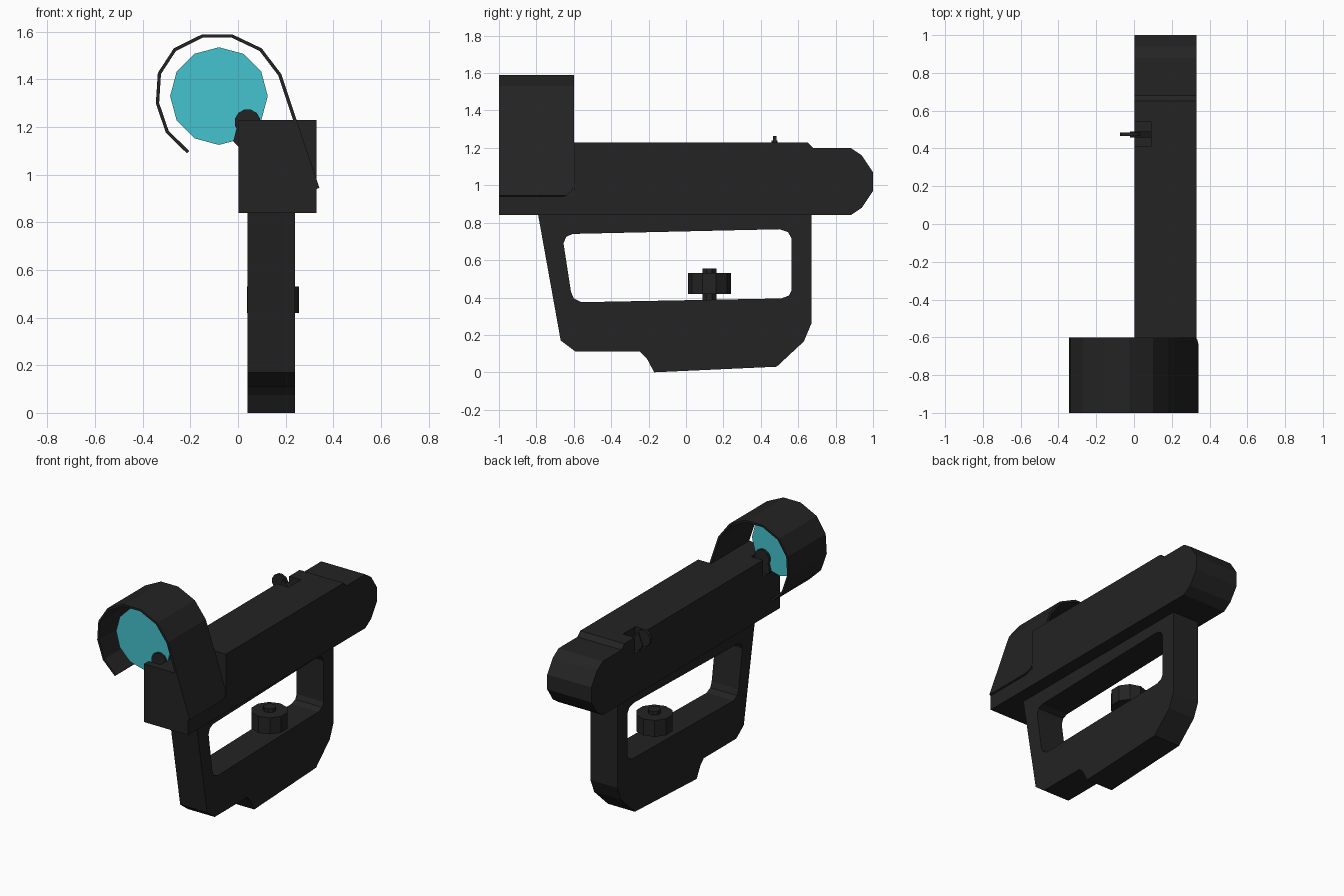
import bpy
import bmesh
from math import cos, sin, pi

start = bpy.data.objects.get("Cube")
if start:
    bpy.data.objects.remove(start, do_unlink=True)


def material(name, colour):
    mat = bpy.data.materials.new(name)
    mat.use_nodes = True
    mat.diffuse_color = colour
    mat.node_tree.nodes["Principled BSDF"].inputs["Base Color"].default_value = colour
    return mat


BLACK = material("matte black", (0.017, 0.017, 0.017, 1))
GLASS = material("cyan glass", (0.06, 0.54, 0.61, 1))


def place(axis, a, b, d):
    """Point (a, b) of a flat section at depth d along the given axis."""
    return {"x": (d, a, b), "y": (a, d, b), "z": (a, b, d)}[axis]


def finish(name, bm, mat):
    bmesh.ops.recalc_face_normals(bm, faces=bm.faces)
    mesh = bpy.data.meshes.new(name)
    bm.to_mesh(mesh)
    bm.free()
    mesh.materials.append(mat)
    obj = bpy.data.objects.new(name, mesh)
    bpy.context.collection.objects.link(obj)
    return obj


def prism(name, pts, axis, lo, hi, mat=BLACK):
    bm = bmesh.new()
    ends = [[bm.verts.new(place(axis, a, b, d)) for a, b in pts] for d in (lo, hi)]
    for end in ends:
        bm.faces.new(end)
    for i in range(len(pts)):
        j = (i + 1) % len(pts)
        bm.faces.new((ends[0][i], ends[0][j], ends[1][j], ends[1][i]))
    return finish(name, bm, mat)


def ring(a, b, r, n, turn=0):
    return [(a + r * cos(2 * pi * (i + turn) / n), b + r * sin(2 * pi * (i + turn) / n))
            for i in range(n)]


def rect(a0, a1, b0, b1):
    return [(a0, b0), (a1, b0), (a1, b1), (a0, b1)]


def apply(obj, kind, **settings):
    mod = obj.modifiers.new("shape", kind)
    for key, value in settings.items():
        setattr(mod, key, value)
    bpy.context.view_layer.objects.active = obj
    bpy.ops.object.modifier_apply(modifier=mod.name)


def carve(obj, cutter):
    apply(obj, "BOOLEAN", operation="DIFFERENCE", solver="EXACT", object=cutter)
    bpy.data.objects.remove(cutter, do_unlink=True)


# Main housing with rounded rear end and a pocket for the rear sight
housing = prism("housing", [
    (-0.6, 0.84), (0.88, 0.84), (0.94, 0.88), (1, 0.97), (1, 1.07),
    (0.94, 1.16), (0.88, 1.2), (0.68, 1.2), (0.65, 1.23), (-0.6, 1.23)],
    "x", 0.002, 0.33)
carve(housing, prism("pocket", rect(0.41, 0.54, 1.12, 1.3), "x", -0.1, 0.09))

# Front block, sloped where the hood lies against it
block = prism("front_block", [
    (0.002, 0.84), (0.33, 0.84), (0.33, 0.945), (0.236, 1.23), (0.002, 1.23)],
    "y", -1, -0.6)
carve(block, prism("pocket", rect(-0.95, -0.82, 1.12, 1.3), "x", -0.1, 0.09))

# Hand grip with a rounded opening
grip = prism("grip", [
    (-0.792, 0.85), (-0.67, 0.17), (-0.59, 0.11), (-0.245, 0.11), (-0.21, 0.075),
    (-0.17, 0), (0.485, 0.03), (0.63, 0.165), (0.67, 0.26), (0.67, 0.85)],
    "x", 0.04, 0.24)
carve(grip, prism("opening", [
    (-0.655, 0.69), (-0.615, 0.43), (-0.6, 0.395), (-0.56, 0.375), (0.51, 0.395),
    (0.55, 0.41), (0.565, 0.44), (0.565, 0.715), (0.545, 0.75), (0.5, 0.765),
    (-0.605, 0.74), (-0.64, 0.725)], "x", -0.1, 0.4))

# Adjusting knob and its spindle
prism("knob", ring(0.147, 0.125, 0.115, 10, 0.5), "z", 0.42, 0.53)
prism("knob_spindle", ring(0.147, 0.125, 0.04, 8, 0.5), "z", 0.37, 0.555)

# Curved hood: a bent sheet with one rounded lower corner
path = [(-0.21, 1.095), (-0.297, 1.18), (-0.338, 1.3), (-0.33, 1.425),
        (-0.265, 1.525), (-0.15, 1.582), (-0.025, 1.582), (0.095, 1.525),
        (0.175, 1.42), (0.335, 0.942)]
sheet = bmesh.new()
rows = [[sheet.verts.new((x, y, z)) for y in (-1, -0.6)] for x, z in path]
for p, q in zip(rows, rows[1:]):
    sheet.faces.new((p[0], q[0], q[1], p[1]))
hood = finish("hood", sheet, BLACK)
apply(hood, "SOLIDIFY", thickness=0.014, offset=0)
carve(hood, prism("corner", [
    (-0.55, 0.9), (-0.55, 1.0), (-0.602, 0.99), (-0.612, 0.965),
    (-0.635, 0.947), (-0.67, 0.935), (-0.67, 0.9)], "x", 0.2, 0.5))

# Lens and its hinge
prism("lens", ring(-0.08, 1.33, 0.205, 12), "y", -0.885, -0.877, GLASS)
prism("lens_hinge", ring(0.04, 1.22, 0.055, 12, 0.5), "y", -0.9, -0.86)
prism("lens_hinge_arm", [(-0.02, 1.14), (0.01, 1.11), (0.09, 1.12), (0.09, 1.2), (0, 1.22)],
      "y", -0.9, -0.86)

# Rear sight tab and its arm
prism("rear_sight", ring(-0.02, 1.21, 0.055, 12, 0.5), "y", 0.465, 0.485)
prism("rear_sight_arm", [(-0.02, 1.16), (0.01, 1.12), (0.09, 1.12), (0.09, 1.17), (0.01, 1.24)],
      "y", 0.457, 0.49)
